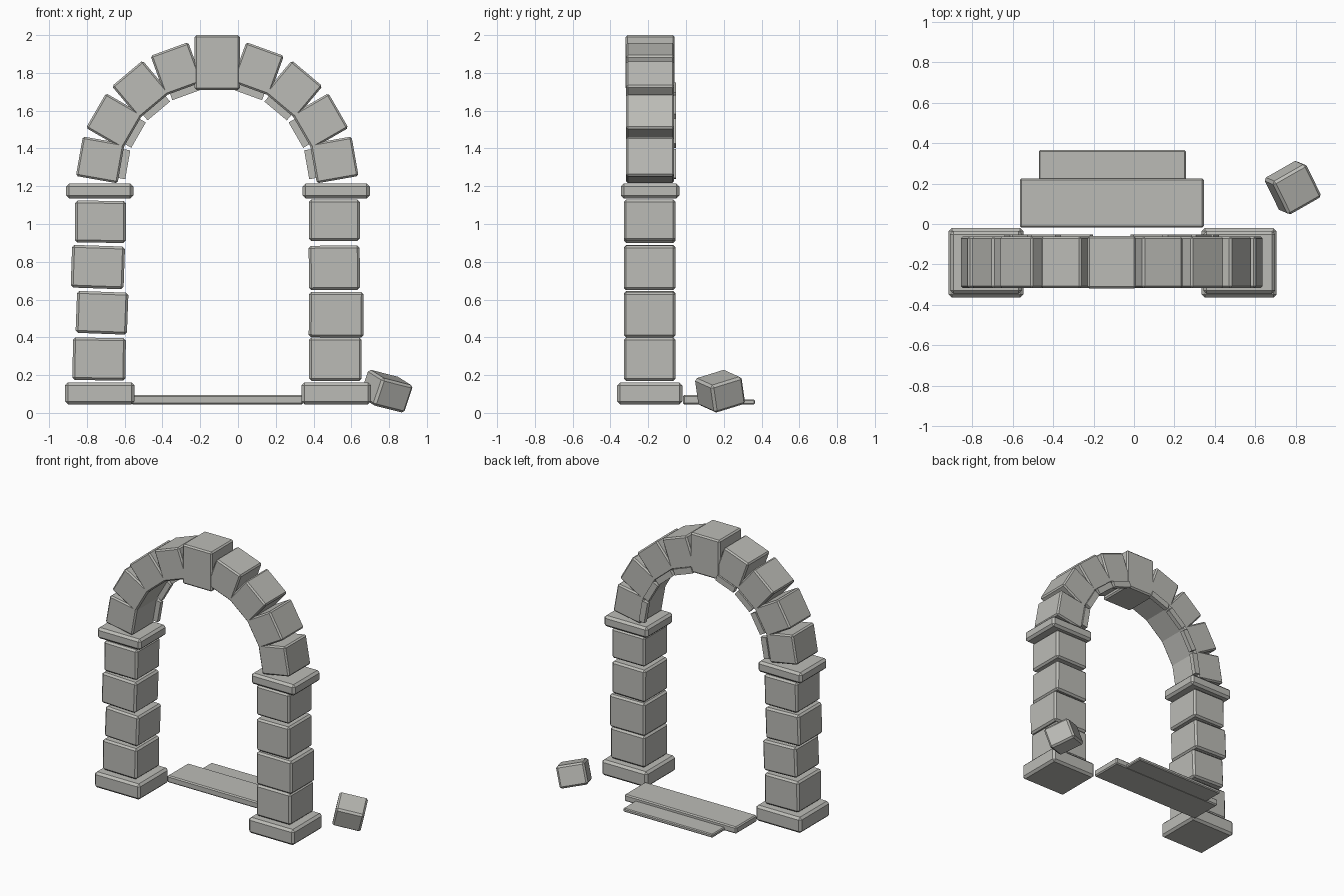
import bpy
from math import radians, sin, cos
from mathutils import Matrix, Vector

if "Cube" in bpy.data.objects:
    bpy.data.objects.remove(bpy.data.objects["Cube"])

stone = bpy.data.materials.new("grey_stone")
stone.use_nodes = True
colour = (0.50, 0.50, 0.47, 1)
stone.diffuse_color = colour
stone.node_tree.nodes["Principled BSDF"].inputs["Base Color"].default_value = colour


def block(name, centre, size, rotation=None, chamfer=0.013):
    """Chamfered stone block."""
    bpy.ops.mesh.primitive_cube_add(size=1)
    ob = bpy.context.object
    ob.name = name
    ob.data.transform(Matrix.Diagonal((*size, 1)))
    ob.matrix_world = Matrix.Translation(centre) @ (rotation or Matrix()).to_4x4()
    ob.data.materials.append(stone)
    if chamfer:
        bevel = ob.modifiers.new("chamfer", 'BEVEL')
        bevel.width = chamfer
        bevel.segments = 1
    return ob


def tilt(degrees):
    return Matrix.Rotation(radians(degrees), 4, 'Y')


# Piers: plinth, four loose courses, capital
# Each course: x, z, width, height, clockwise tilt
courses = {
    "left": [(0.515, 0.285, 0.28, 0.23, 0), (0.52, 0.52, 0.29, 0.24, 0.3),
             (0.51, 0.768, 0.27, 0.235, -0.5), (0.51, 1.02, 0.27, 0.22, 0)],
    "right": [(-0.735, 0.285, 0.28, 0.225, 0.8), (-0.72, 0.53, 0.272, 0.222, 2.2),
              (-0.742, 0.772, 0.28, 0.226, 2), (-0.728, 1.012, 0.27, 0.222, 0.5)],
}
for side, x in (("left", 0.52), ("right", -0.732)):
    block(side + "_plinth", (x, -0.192, 0.103), (0.37, 0.345, 0.115), chamfer=0.016)
    block(side + "_capital", (x, -0.19, 1.175), (0.355, 0.31, 0.08), chamfer=0.016)
    for i, (cx, cz, w, h, a) in enumerate(courses[side]):
        block(f"{side}_course_{i + 1}", (cx, -0.192, cz), (w, 0.275, h), tilt(a))

# Arch: eight voussoirs, a larger keystone, thin liners at the back edge
arch = Vector((-0.11, -0.19, 1.23))
for angle in range(10, 180, 20):
    t = radians(angle)
    out = Vector((cos(t), 0, sin(t)))
    if angle == 90:
        block("keystone", arch + out * 0.625, (0.29, 0.26, 0.24), tilt(-90), 0.01)
        continue
    block(f"voussoir_{angle}", arch + out * 0.629, (0.224, 0.255, 0.212), tilt(-angle), 0.01)
    block(f"liner_{angle}", arch + out * 0.503 + Vector((0, 0.122, 0)),
          (0.044, 0.032, 0.155), tilt(-angle), 0)

# Two shallow steps behind the opening
block("upper_step", (-0.11, 0.104, 0.07), (0.91, 0.242, 0.05), chamfer=0.008)
block("lower_step", (-0.107, 0.29, 0.058), (0.727, 0.15, 0.026), chamfer=0.006)

# Fallen stone
ax = Vector((0.165, 0.094, -0.042)).normalized()
ay = Vector((0.045, -0.035, 0.185)).cross(ax).normalized()
turn = Matrix((ax, ay, ax.cross(ay))).transposed()
block("fallen_stone", (0.785, 0.18, 0.115), (0.195, 0.19, 0.155), turn)
